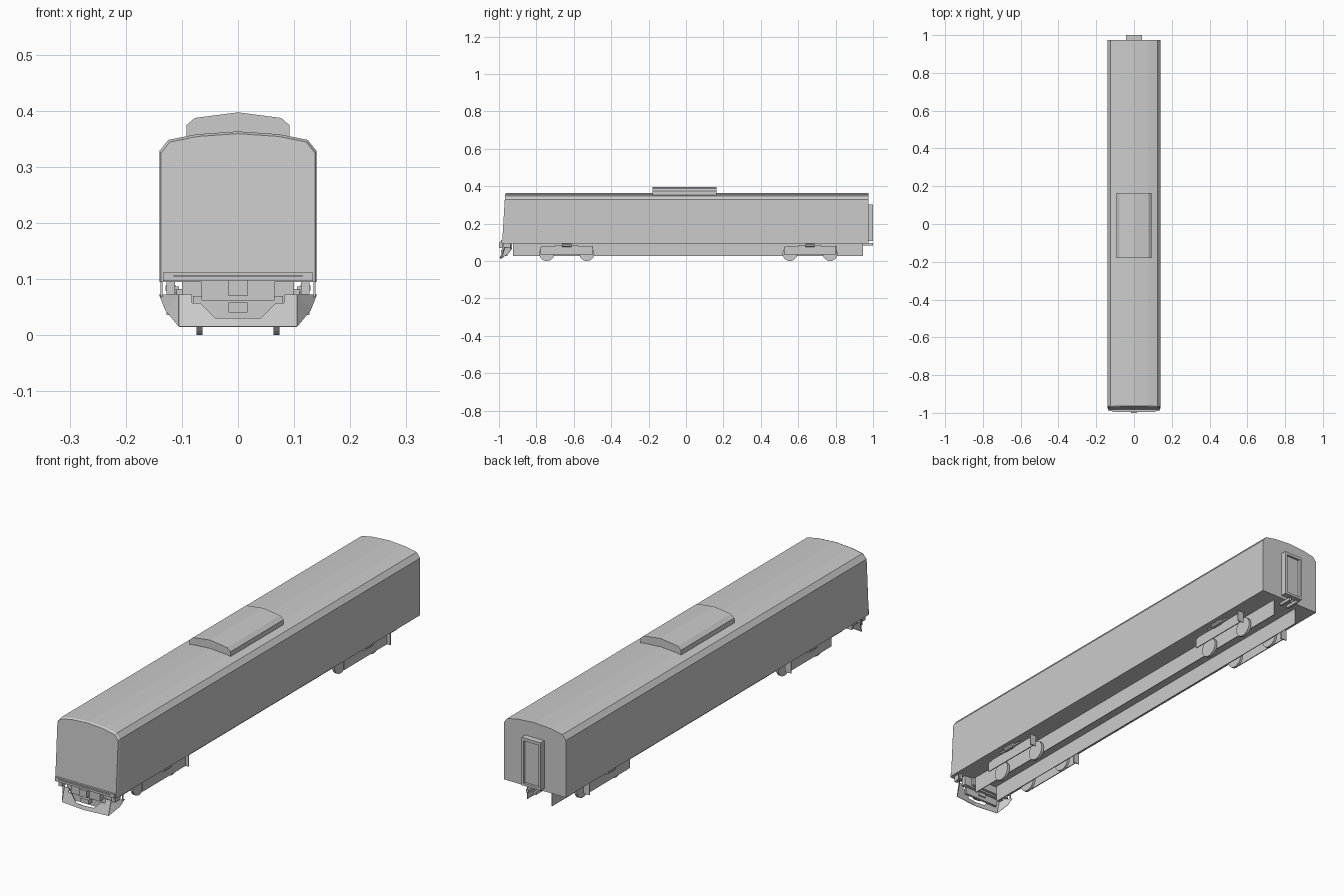
import bpy, bmesh, math
from mathutils import Matrix

if "Cube" in bpy.data.objects:
    bpy.data.objects.remove(bpy.data.objects["Cube"])


def make(name, verts, faces, thick=0.0, mirror=False):
    me = bpy.data.meshes.new(name)
    me.from_pydata(verts, [], faces)
    bm = bmesh.new()
    bm.from_mesh(me)
    bmesh.ops.recalc_face_normals(bm, faces=bm.faces)
    bm.to_mesh(me)
    bm.free()
    ob = bpy.data.objects.new(name, me)
    bpy.context.collection.objects.link(ob)
    if mirror:
        ob.modifiers.new("Mirror", 'MIRROR')
    if thick:
        s = ob.modifiers.new("Thickness", 'SOLIDIFY')
        s.thickness = thick
        s.offset = 0
    return ob


def box(name, x, y, z, mirror=False):
    v = [(a, b, c) for a in x for b in y for c in z]
    f = [(0, 1, 3, 2), (4, 6, 7, 5), (0, 4, 5, 1), (2, 3, 7, 6), (0, 2, 6, 4), (1, 5, 7, 3)]
    return make(name, v, f, mirror=mirror)


def loft(name, rings):
    n = len(rings[0])
    v = [p for r in rings for p in r]
    f = [(k * n + i, k * n + (i + 1) % n, (k + 1) * n + (i + 1) % n, (k + 1) * n + i)
         for k in range(len(rings) - 1) for i in range(n)]
    f += [tuple(range(n)), tuple(range((len(rings) - 1) * n, len(rings) * n))]
    return make(name, v, f)


def full(half):
    # mirror a half outline that ends on the centre line
    return half + [(-x, z) for x, z in reversed(half[:-1])]


def cylinder(name, x, y, z, r, length, sides, axis='X', mirror=True):
    bm = bmesh.new()
    rot = Matrix.Rotation(math.pi / 2, 4, 'Y') if axis == 'X' else Matrix.Rotation(math.pi / 2, 4, 'X')
    bmesh.ops.create_cone(bm, cap_ends=True, segments=sides, radius1=r, radius2=r, depth=length,
                          matrix=Matrix.Translation((x, y, z)) @ rot)
    me = bpy.data.meshes.new(name)
    bm.to_mesh(me)
    bm.free()
    ob = bpy.data.objects.new(name, me)
    bpy.context.collection.objects.link(ob)
    if mirror:
        ob.modifiers.new("Mirror", 'MIRROR')
    return ob


# Car body: arched-roof section, raked front with a narrow chamfer
section = full([(0.14, 0.095), (0.14, 0.328), (0.124, 0.348), (0.073, 0.358), (0, 0.363)])
nose = [(x * 0.98, 0.095 + (z - 0.095) * 0.985) for x, z in section]
rake = lambda z: (z - 0.095) * 0.06
loft("car_body", [
    [(x, -0.983 + rake(z), z) for x, z in nose],
    [(x, -0.975 + rake(z), z) for x, z in section],
    [(x, 0.975, z) for x, z in section]])

# Roof equipment pod
pod = full([(0.092, 0.345), (0.092, 0.374), (0.077, 0.387), (0, 0.397)])
loft("roof_pod", [[(x, y, z) for x, z in pod] for y in (-0.18, 0.163)])

# Rear gangway: raised frame with recessed door
box("gangway_post", (0.033, 0.043), (0.97, 1.0), (0.107, 0.302), True)
box("gangway_header", (-0.033, 0.033), (0.97, 1.0), (0.29, 0.302))
box("gangway_sill", (-0.033, 0.033), (0.97, 1.0), (0.107, 0.117))
box("gangway_door", (-0.033, 0.033), (0.97, 0.99), (0.117, 0.29))
box("rear_coupler_bar", (0.012, 0.022), (0.94, 1.0), (0.083, 0.096), True)

# Long underframe webs
box("underframe_web", (0.054, 0.057), (-0.925, 0.945), (0.026, 0.096), True)

# Bogies: wheels, side frames, end brackets, dampers
for label, cy in (("front", -0.637), ("rear", 0.663)):
    for d in (-0.107, 0.107):
        cylinder(label + "_wheel", 0.0685, cy + d, 0.04, 0.04, 0.011, 20)
    frame = [(-0.14, 0.036), (0.14, 0.036), (0.14, 0.075), (0.115, 0.081), (-0.115, 0.081), (-0.14, 0.075)]
    make(label + "_bogie_frame", [(0.111, cy + y, z) for y, z in frame], [tuple(range(6))], 0.004, True)
    box(label + "_bogie_bracket", (0.1, 0.127), (cy + 0.137, cy + 0.141), (0.036, 0.082), True)
    box(label + "_bogie_spring_seat", (0.105, 0.12), (cy - 0.06, cy + 0.06), (0.08, 0.087), True)
    cylinder(label + "_damper", 0.12, cy, 0.084, 0.01, 0.05, 10, 'Y')

# Front anti-climber and coupler housing
box("front_sill", (-0.134, 0.134), (-0.99, -0.97), (0.096, 0.112))
box("front_sill_lip", (-0.115, 0.115), (-0.994, -0.985), (0.104, 0.107))
box("coupler_housing", (-0.065, 0.065), (-0.983, -0.93), (0.062, 0.097))
box("front_coupler", (-0.017, 0.017), (-1.0, -0.95), (0.07, 0.098))
box("lower_coupler", (-0.017, 0.017), (-0.99, -0.95), (0.04, 0.058))
box("front_buffer_beam", (-0.1, 0.1), (-0.96, -0.94), (0.055, 0.096))
box("corner_step", (0.112, 0.127), (-0.975, -0.94), (0.072, 0.096), True)
box("corner_handrail", (0.135, 0.138), (-0.94, -0.935), (0.068, 0.097), True)

# Pilot plough: notched front blade and swept-back wings
py = lambda x, z: -0.995 + (z - 0.015) * 0.3 + x * 0.1
blade = [(0, 0.015), (0.105, 0.015), (0.105, 0.072), (0.082, 0.072), (0.082, 0.057), (0.067, 0.057),
         (0.04, 0.03), (0, 0.03)]
make("pilot_blade", [(x, py(x, z), z) for x, z in blade], [tuple(range(8))], 0.003, True)
wing = [(0.105, py(0.105, 0.015), 0.015), (0.129, -0.945, 0.044), (0.14, -0.93, 0.072),
        (0.105, py(0.105, 0.072), 0.072)]
make("pilot_wing", wing, [(0, 1, 3), (1, 2, 3)], 0.002, True)
box("pilot_backing", (-0.08, 0.08), (-0.965, -0.955), (0.026, 0.07))
